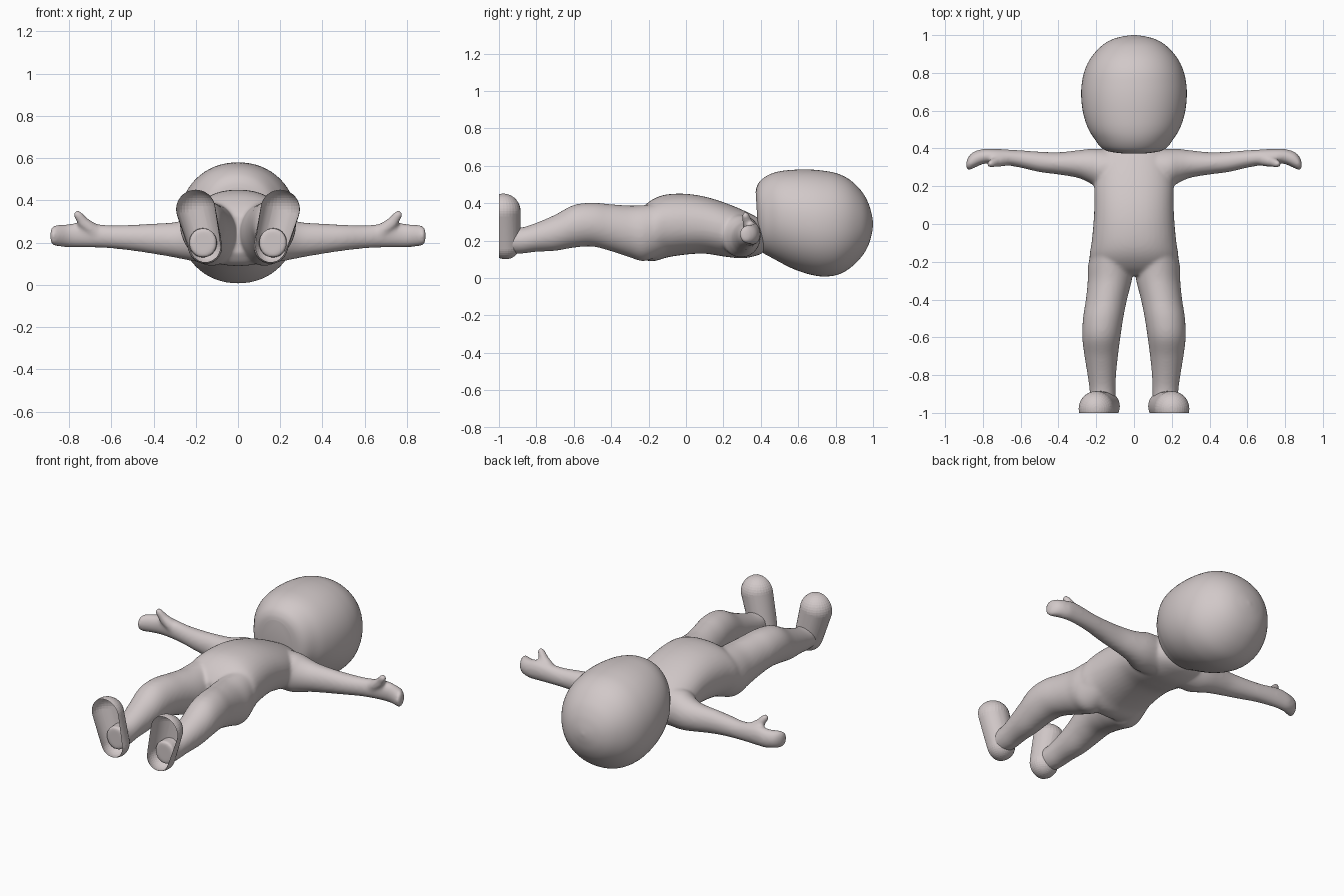
import bpy, bmesh, math
from mathutils import Vector, Matrix

cube = bpy.data.objects.get("Cube")
if cube:
    bpy.data.objects.remove(cube, do_unlink=True)

skin = bpy.data.materials.new("pale_clay")
skin.use_nodes = True
colour = (0.64, 0.58, 0.58, 1)
skin.diffuse_color = colour
skin.node_tree.nodes["Principled BSDF"].inputs["Base Color"].default_value = colour


def add_object(name, bm):
    bmesh.ops.recalc_face_normals(bm, faces=bm.faces)
    mesh = bpy.data.meshes.new(name)
    bm.to_mesh(mesh)
    bm.free()
    mesh.materials.append(skin)
    obj = bpy.data.objects.new(name, mesh)
    bpy.context.collection.objects.link(obj)
    return obj


def shade(obj, degrees):
    bpy.ops.object.select_all(action="DESELECT")
    obj.select_set(True)
    bpy.context.view_layer.objects.active = obj
    bpy.ops.object.shade_smooth_by_angle(angle=math.radians(degrees))


def spline(rows, steps):
    """Smoothly interpolated rows passing through the given ones."""
    rows = [Vector(r) for r in rows]
    result = []
    for i in range(len(rows) - 1):
        a, b = rows[max(i - 1, 0)], rows[i]
        c, d = rows[i + 1], rows[min(i + 2, len(rows) - 1)]
        for s in range(steps):
            t = s / steps
            result.append(b + (c - a) * (t / 2)
                          + (a * 2 - b * 5 + c * 4 - d) * (t * t / 2)
                          + (b * 3 - a - c * 3 + d) * (t ** 3 / 2))
    return result + [rows[-1]]


def loft(bm, rows, place, power=2.0, sides=40, steps=5):
    """Skin rounded sections; each row is position, low, high, low, high."""
    rings = []
    for pos, u0, u1, v0, v1 in spline(rows, steps):
        ring = []
        for k in range(sides):
            angle = math.tau * k / sides
            c, s = math.cos(angle), math.sin(angle)
            u = math.copysign(abs(c) ** (2 / power), c)
            v = math.copysign(abs(s) ** (2 / power), s)
            point = place(pos, (u0 + u1 + u * (u1 - u0)) / 2,
                          (v0 + v1 + v * (v1 - v0)) / 2)
            ring.append(bm.verts.new(point))
        rings.append(ring)
    for a, b in zip(rings, rings[1:]):
        for k in range(sides):
            n = (k + 1) % sides
            bm.faces.new((a[k], a[n], b[n], b[k]))
    bm.faces.new(rings[0])
    bm.faces.new(rings[-1])


def hull_of_balls(bm, balls):
    """Convex skin around balls given as centre and radius."""
    verts = []
    for centre, radius in balls:
        verts += bmesh.ops.create_uvsphere(
            bm, u_segments=32, v_segments=20, radius=radius,
            matrix=Matrix.Translation(centre))["verts"]
    out = bmesh.ops.convex_hull(bm, input=verts)
    inside = [v for v in out["geom_interior"] if isinstance(v, bmesh.types.BMVert)]
    bmesh.ops.delete(bm, geom=inside, context="VERTS")


# Body sections: y, x range, z range
torso = [(0.42, -0.13, 0.13, 0.14, 0.30), (0.38, -0.17, 0.17, 0.12, 0.325),
         (0.30, -0.20, 0.20, 0.105, 0.365), (0.20, -0.21, 0.21, 0.115, 0.405),
         (0.10, -0.21, 0.21, 0.13, 0.435), (0, -0.215, 0.215, 0.125, 0.45),
         (-0.10, -0.225, 0.225, 0.11, 0.447), (-0.17, -0.235, 0.235, 0.09, 0.425),
         (-0.23, -0.22, 0.22, 0.10, 0.38), (-0.27, -0.12, 0.12, 0.15, 0.33)]
leg = [(-0.12, 0.01, 0.22, 0.13, 0.40), (-0.22, 0.005, 0.243, 0.09, 0.39),
       (-0.30, 0.012, 0.245, 0.11, 0.387), (-0.40, 0.037, 0.255, 0.143, 0.394),
       (-0.50, 0.057, 0.27, 0.168, 0.402), (-0.60, 0.072, 0.274, 0.162, 0.39),
       (-0.70, 0.085, 0.262, 0.145, 0.338), (-0.80, 0.095, 0.246, 0.14, 0.295),
       (-0.88, 0.098, 0.235, 0.13, 0.27), (-0.95, 0.10, 0.23, 0.13, 0.27)]
# Arm sections: x, y range, z range
arm = [(0.05, 0.19, 0.39, 0.12, 0.34), (0.18, 0.19, 0.398, 0.11, 0.335),
       (0.24, 0.22, 0.397, 0.118, 0.313), (0.30, 0.245, 0.39, 0.13, 0.297),
       (0.40, 0.262, 0.38, 0.147, 0.29), (0.50, 0.275, 0.383, 0.162, 0.285),
       (0.60, 0.298, 0.39, 0.173, 0.282), (0.68, 0.312, 0.395, 0.177, 0.29),
       (0.75, 0.32, 0.398, 0.178, 0.295), (0.80, 0.317, 0.397, 0.178, 0.288),
       (0.85, 0.295, 0.382, 0.182, 0.285), (0.875, 0.285, 0.358, 0.188, 0.278),
       (0.888, 0.295, 0.33, 0.205, 0.26)]

# Torso, legs, arms and thumbs blended into one soft body
bm = bmesh.new()
loft(bm, torso, lambda y, x, z: (x, y, z), power=2.2)
for side in (-1, 1):
    loft(bm, leg, lambda y, x, z: (side * x, y, z))
    loft(bm, arm, lambda x, y, z: (side * x, y, z))
    hull_of_balls(bm, [((side * 0.68, 0.345, 0.25), 0.038),
                       ((side * 0.735, 0.328, 0.297), 0.027)])
    hull_of_balls(bm, [((side * 0.73, 0.33, 0.295), 0.027),
                       ((side * 0.758, 0.318, 0.332), 0.021)])
body = add_object("body", bm)
remesh = body.modifiers.new("blend", "REMESH")
remesh.mode = "VOXEL"
remesh.voxel_size = 0.009
remesh.use_smooth_shade = True
smooth = body.modifiers.new("soften", "SMOOTH")
smooth.factor = 0.5
smooth.iterations = 10
shade(body, 180)

# Feet with flat soles
for name, side in (("right_foot", -1), ("left_foot", 1)):
    bm = bmesh.new()
    hull_of_balls(bm, [((side * 0.2, -0.978, 0.358), 0.093),
                       ((side * 0.155, -0.965, 0.18), 0.08)])
    cut = bmesh.ops.bisect_plane(bm, geom=bm.verts[:] + bm.edges[:] + bm.faces[:],
                                 plane_co=(0, -1, 0), plane_no=(0, -1, 0),
                                 clear_outer=True)
    rim = [e for e in cut["geom_cut"] if isinstance(e, bmesh.types.BMEdge)]
    bmesh.ops.holes_fill(bm, edges=rim)
    foot = add_object(name, bm)
    bevel = foot.modifiers.new("sole_edge", "BEVEL")
    bevel.width = 0.012
    bevel.segments = 3
    bevel.angle_limit = math.radians(40)
    shade(foot, 50)

# Large head: y, x range, z range; the jaw plane leans forward
head = [(0.382, -0.10, 0.10, 0.19, 0.46), (0.39, -0.145, 0.145, 0.155, 0.49),
        (0.41, -0.178, 0.178, 0.13, 0.522), (0.45, -0.208, 0.208, 0.11, 0.552),
        (0.50, -0.24, 0.24, 0.085, 0.57), (0.57, -0.265, 0.265, 0.05, 0.578),
        (0.65, -0.278, 0.278, 0.022, 0.58), (0.73, -0.278, 0.278, 0.008, 0.574),
        (0.81, -0.262, 0.262, 0.017, 0.558), (0.88, -0.228, 0.228, 0.055, 0.522),
        (0.94, -0.175, 0.175, 0.115, 0.462), (0.975, -0.12, 0.12, 0.175, 0.40),
        (0.993, -0.06, 0.06, 0.235, 0.34), (1, -0.006, 0.006, 0.282, 0.294)]


def place_head(y, x, z):
    lean = max(0, 0.5 - y) * 0.5
    return (x, y - lean * (z - 0.3), z)


bm = bmesh.new()
loft(bm, head, place_head, power=2.1, sides=64)
shade(add_object("head", bm), 50)
